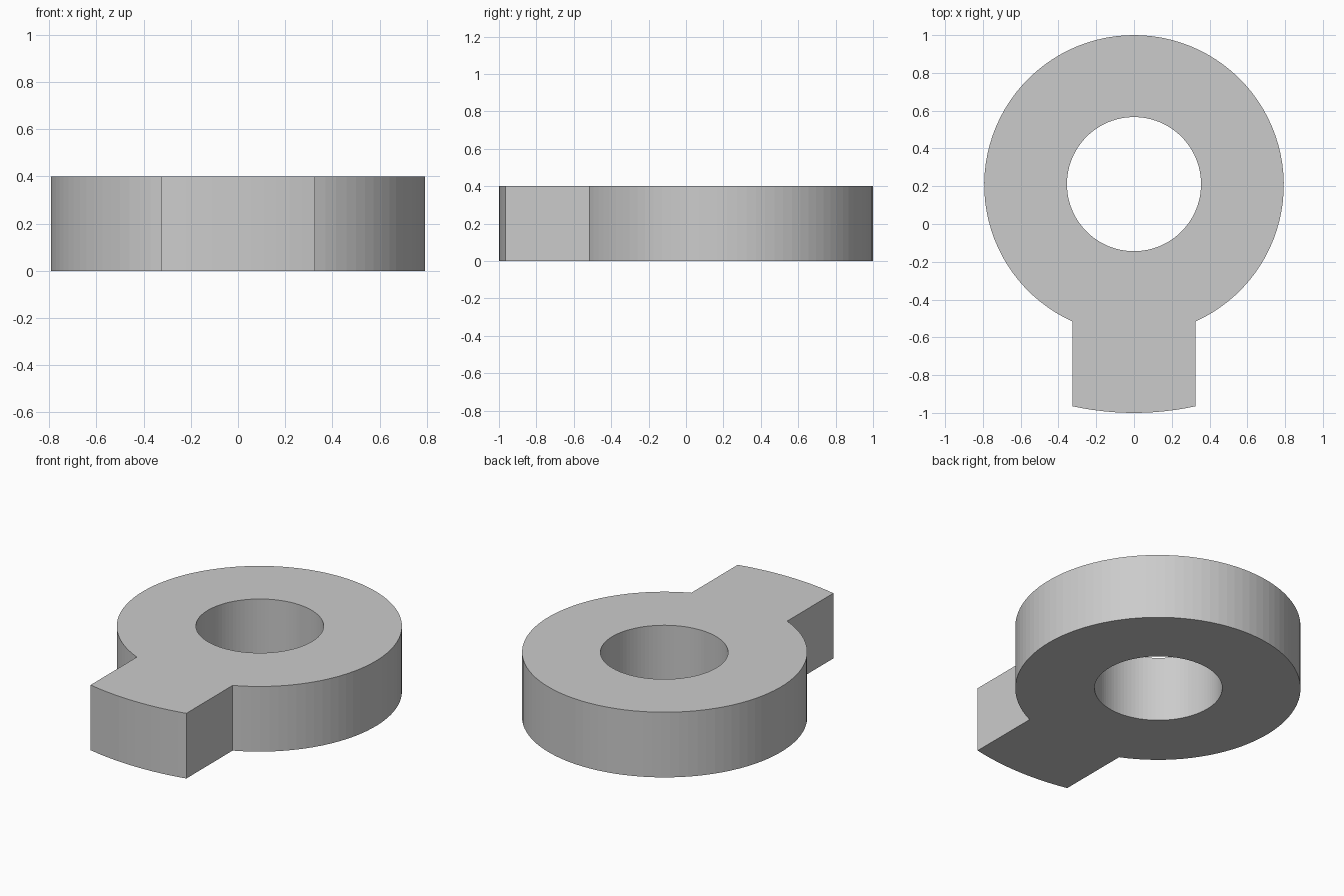
import bpy
import bmesh
from math import sin, cos, asin, pi

cube = bpy.data.objects.get("Cube")
if cube:
    bpy.data.objects.remove(cube, do_unlink=True)

HEIGHT = 0.4
CENTRE_Y = 0.207
RING_R, HOLE_R = 0.793, 0.355
TAB_HALF, TAB_SAG = 0.325, 0.035
TAB_R = (TAB_HALF ** 2 + TAB_SAG ** 2) / (2 * TAB_SAG)


def arc(cy, radius, start, end, steps):
    """Points on a circle centred on x = 0, angles measured from -y."""
    return [(radius * sin(a), cy - radius * cos(a), 0)
            for a in (start + (end - start) * i / steps for i in range(steps + 1))]


def add_loop(bm, points):
    verts = [bm.verts.new(p) for p in points]
    return [bm.edges.new((v, verts[i - 1])) for i, v in enumerate(verts)]


# Outline: ring arc from one side of the tab to the other, then the curved tab end
neck = asin(TAB_HALF / RING_R)
tip = asin(TAB_HALF / TAB_R)
outline = arc(CENTRE_Y, RING_R, neck, 2 * pi - neck, 84)
outline += arc(TAB_R - 1, TAB_R, -tip, tip, 12)
hole = arc(CENTRE_Y + 0.004, HOLE_R, 0, 2 * pi, 96)[:-1]

# Fill between outline and hole, then raise to full thickness
bm = bmesh.new()
edges = add_loop(bm, outline) + add_loop(bm, hole)
bmesh.ops.triangle_fill(bm, edges=edges, use_beauty=True)
raised = bmesh.ops.extrude_face_region(bm, geom=bm.faces[:])["geom"]
bmesh.ops.translate(bm, vec=(0, 0, HEIGHT),
                    verts=[g for g in raised if isinstance(g, bmesh.types.BMVert)])
bmesh.ops.recalc_face_normals(bm, faces=bm.faces[:])

mesh = bpy.data.meshes.new("tabbed_ring")
bm.to_mesh(mesh)
bm.free()
ring = bpy.data.objects.new("tabbed_ring", mesh)
bpy.context.collection.objects.link(ring)

# Plain grey material
grey = bpy.data.materials.new("light_grey")
grey.use_nodes = True
colour = (0.6, 0.6, 0.6, 1)
grey.diffuse_color = colour
grey.node_tree.nodes["Principled BSDF"].inputs["Base Color"].default_value = colour
mesh.materials.append(grey)
